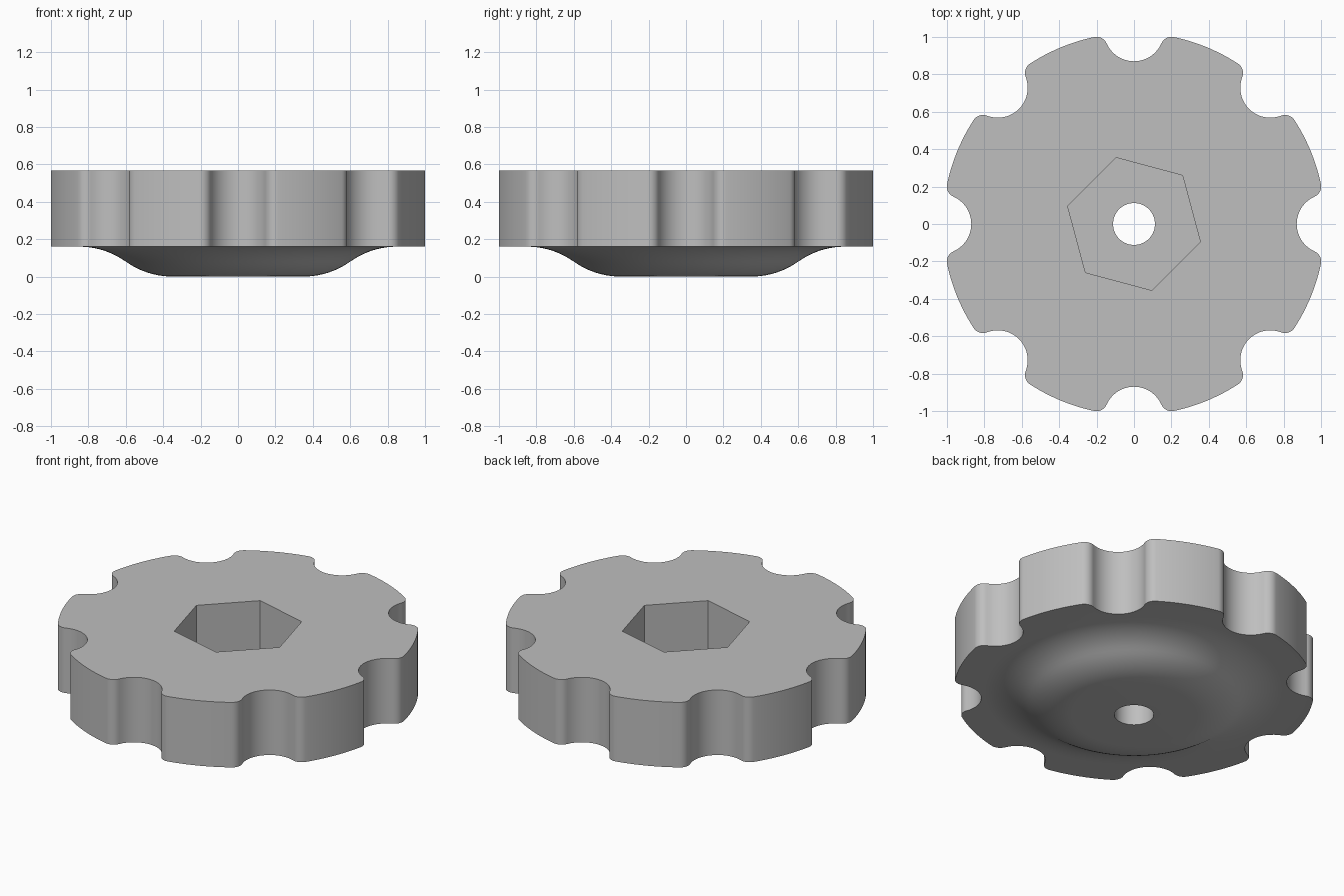
import bpy
import bmesh
import math
from mathutils import Vector

if "Cube" in bpy.data.objects:
    bpy.data.objects.remove(bpy.data.objects["Cube"])

R, NOTCH_R, NOTCH_C, FILLET = 1.022, 0.16, 1.03, 0.06   # rim and grip notch sizes
TOP, PLATE = 0.567, 0.16                                # upper face, underside of the rim
FLOOR = 0.155                                           # floor of the hexagonal socket


def arc(cx, cy, r, a0, a1, n):
    return [(cx + r * math.cos(a0 + (a1 - a0) * i / n),
             cy + r * math.sin(a0 + (a1 - a0) * i / n)) for i in range(n + 1)]


def grip_outline():
    # one half of a lobe: notch, rounded corner, outer arc (notch centred on +x)
    fx = ((R - FILLET) ** 2 + NOTCH_C ** 2 - (NOTCH_R + FILLET) ** 2) / (2 * NOTCH_C)
    fy = math.sqrt((R - FILLET) ** 2 - fx ** 2)
    contact = math.atan2(fy, fx - NOTCH_C)
    half = arc(NOTCH_C, 0, NOTCH_R, math.pi, contact, 10)
    half += arc(fx, fy, FILLET, contact - math.pi, math.atan2(fy, fx), 9)[1:]
    half += arc(0, 0, R, math.atan2(fy, fx), math.pi / 8, 6)[1:]
    # mirror the half, then repeat it around the rim
    lobe = [(x, -y) for x, y in reversed(half[1:])] + half[:-1]
    pts = []
    for k in range(8):
        c, s = math.cos(k * math.pi / 4), math.sin(k * math.pi / 4)
        pts += [(x * c - y * s, x * s + y * c) for x, y in lobe]
    return pts


def make_object(name, bm):
    bmesh.ops.recalc_face_normals(bm, faces=bm.faces)
    mesh = bpy.data.meshes.new(name)
    bm.to_mesh(mesh)
    bm.free()
    ob = bpy.data.objects.new(name, mesh)
    bpy.context.collection.objects.link(ob)
    return ob


def prism(name, sides, radius, z0, z1, turn):
    bm = bmesh.new()
    ring = [bm.verts.new((radius * math.cos(turn + math.tau * i / sides),
                          radius * math.sin(turn + math.tau * i / sides), z0))
            for i in range(sides)]
    face = bm.faces.new(ring)
    out = bmesh.ops.extrude_face_region(bm, geom=[face])
    bmesh.ops.translate(bm, vec=Vector((0, 0, z1 - z0)),
                        verts=[g for g in out["geom"] if isinstance(g, bmesh.types.BMVert)])
    return make_object(name, bm)


# Knob body: scalloped rim with an S-curved boss underneath
outline = grip_outline()
angles = [math.atan2(y, x) for x, y in outline]
bm = bmesh.new()
loops = [[bm.verts.new((x, y, z)) for x, y in outline] for z in (TOP, PLATE)]
curve_r = 0.43
sweep = math.asin(0.25 / curve_r)
profile = [(0.85 - curve_r * math.sin(sweep * i / 10),
            PLATE - curve_r * (1 - math.cos(sweep * i / 10))) for i in range(10)]
profile.append((0.60, PLATE / 2))
profile += [(0.35 + curve_r * math.sin(sweep * i / 10),
             curve_r * (1 - math.cos(sweep * i / 10))) for i in range(9, -1, -1)]
for r, z in profile:
    loops.append([bm.verts.new((r * math.cos(a), r * math.sin(a), z)) for a in angles])
n = len(outline)
for upper, lower in zip(loops, loops[1:]):
    for i in range(n):
        j = (i + 1) % n
        bm.faces.new((upper[i], upper[j], lower[j], lower[i]))
bm.faces.new(loops[0])
bm.faces.new(loops[-1])
knob = make_object("knob_body", bm)

# Hexagonal socket and through hole
cutters = [prism("socket_cutter", 6, 0.367, FLOOR, TOP + 0.2, math.radians(45)),
           prism("hole_cutter", 64, 0.112, -0.2, TOP + 0.3, 0)]
bpy.context.view_layer.objects.active = knob
knob.select_set(True)
for cutter in cutters:
    mod = knob.modifiers.new(cutter.name, "BOOLEAN")
    mod.operation = "DIFFERENCE"
    mod.solver = "EXACT"
    mod.object = cutter
    bpy.ops.object.modifier_apply(modifier=mod.name)
for cutter in cutters:
    bpy.data.objects.remove(cutter)

# Colour and shading
grey = bpy.data.materials.new("light_grey")
grey.diffuse_color = (0.52, 0.52, 0.52, 1)
grey.use_nodes = True
grey.node_tree.nodes["Principled BSDF"].inputs["Base Color"].default_value = grey.diffuse_color
knob.data.materials.clear()
knob.data.materials.append(grey)
bpy.ops.object.shade_smooth_by_angle(angle=math.radians(30))
